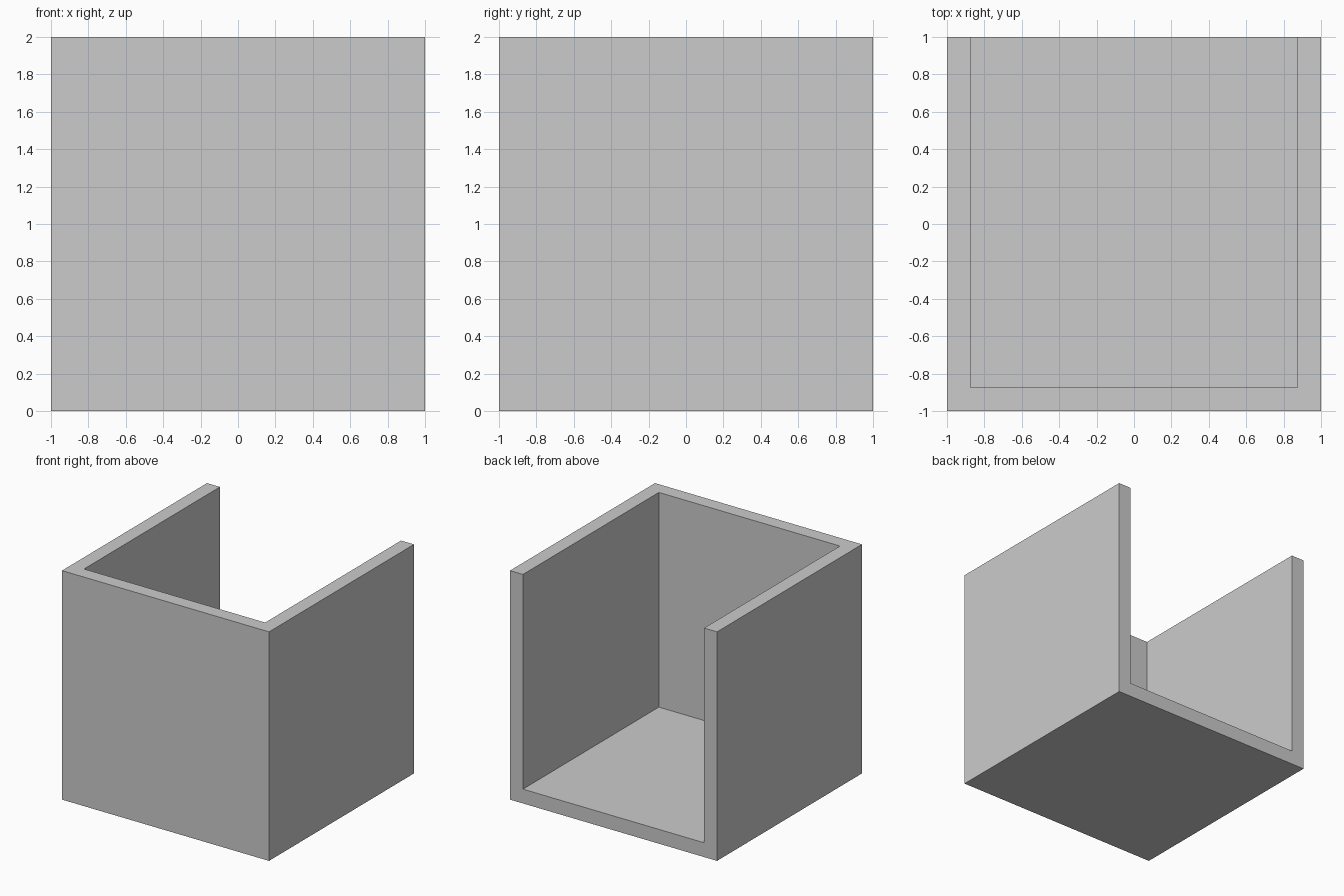
import bpy

if "Cube" in bpy.data.objects:
    bpy.data.objects.remove(bpy.data.objects["Cube"])

WALL = 0.125


def box(name, lo, hi):
    """Axis-aligned box between two corners."""
    bpy.ops.mesh.primitive_cube_add(size=1, location=[(a + b) / 2 for a, b in zip(lo, hi)])
    ob = bpy.context.object
    ob.name = name
    ob.scale = [b - a for a, b in zip(lo, hi)]
    bpy.ops.object.transform_apply(location=True, rotation=False, scale=True)
    return ob


# Cavity, running out through the open top and the open back
cavity = box("cavity_cutter", (-1 + WALL, -1 + WALL, WALL), (1 - WALL, 1.5, 2.5))
cavity.hide_render = True

# Bin body: floor, front wall and two side walls in one piece
body = box("open_bin", (-1, -1, 0), (1, 1, 2))
cut = body.modifiers.new("hollow", 'BOOLEAN')
cut.operation = 'DIFFERENCE'
cut.solver = 'EXACT'
cut.object = cavity
bpy.context.view_layer.objects.active = body
bpy.ops.object.modifier_apply(modifier=cut.name)
bpy.data.objects.remove(cavity)
